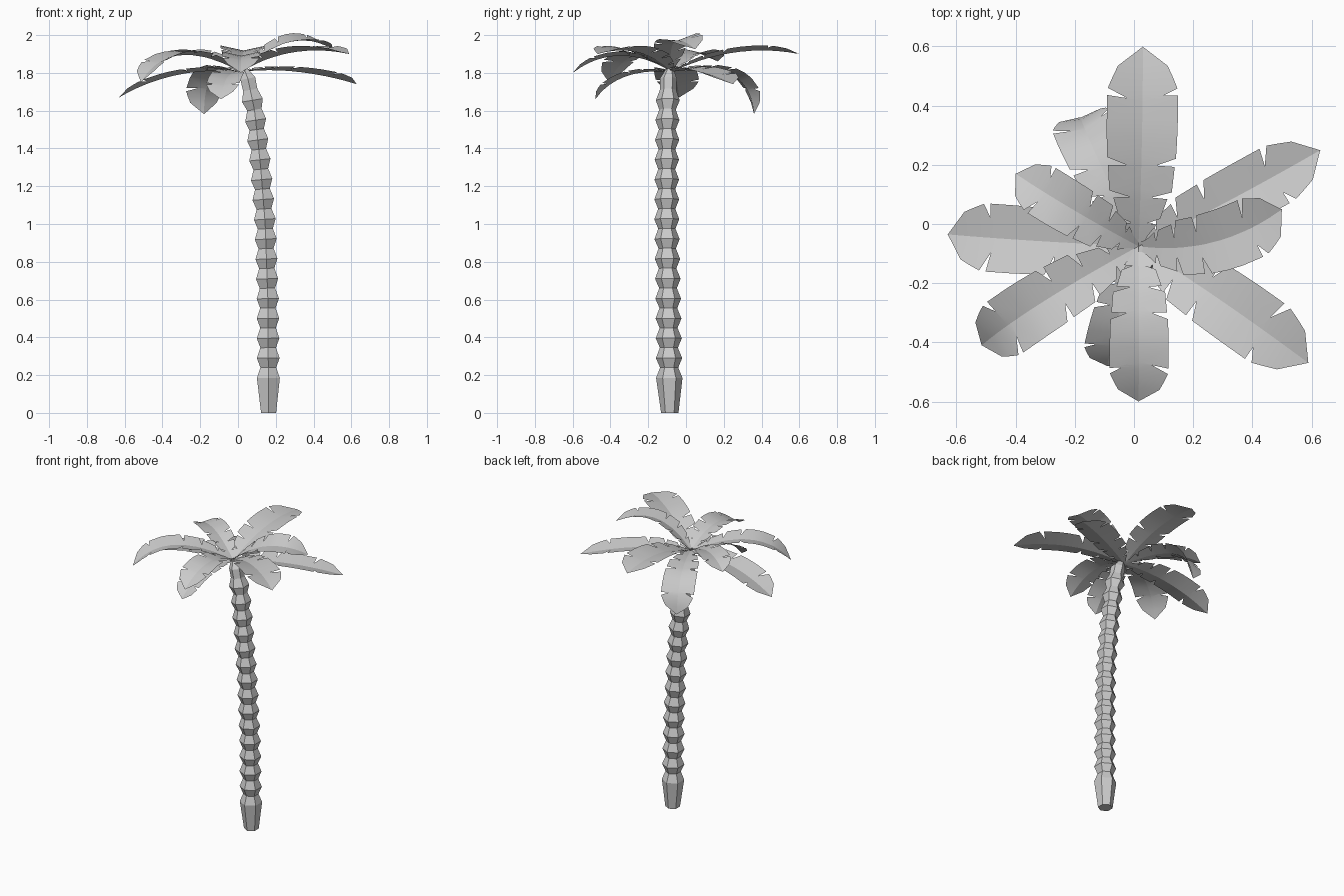
import bpy, bmesh, math
from mathutils import Vector

if "Cube" in bpy.data.objects:
    bpy.data.objects.remove(bpy.data.objects["Cube"])


def finish(bm, name):
    me = bpy.data.meshes.new(name)
    bm.to_mesh(me)
    bm.free()
    ob = bpy.data.objects.new(name, me)
    bpy.context.collection.objects.link(ob)
    return ob


def bezier(a, b, c, t):
    return a * (1 - t) ** 2 + b * 2 * t * (1 - t) + c * t * t


# trunk: six-sided stacked segments, leaning towards the crown
AXIS = [(0, .162, -.086), (.6, .158, -.094), (1.0, .144, -.102), (1.3, .12, -.102),
        (1.6, .088, -.098), (1.78, .05, -.093), (1.86, .015, -.08)]


def axis_at(z):
    for (z0, x0, y0), (z1, x1, y1) in zip(AXIS, AXIS[1:]):
        if z <= z1:
            f = (z - z0) / (z1 - z0)
            return Vector((x0 + f * (x1 - x0), y0 + f * (y1 - y0), z))


rings = [(0, .046)]
for i in range(15):
    z = .185 + i * .105
    s = 1 - .007 * i
    rings += [(z, .07 * s), (z + .055, .048 * s)]
rings += [(1.77, .045), (1.82, .02)]

bm = bmesh.new()
loops = []
for z, r in rings:
    c = axis_at(z)
    tilt = .2 * (z / 1.8) ** 2
    loops.append([bm.verts.new(c + Vector((r * math.cos(a), r * math.sin(a), r * math.cos(a) * tilt)))
                  for a in [math.pi / 6 + k * math.pi / 3 for k in range(6)]])
for lo, hi in zip(loops, loops[1:]):
    for k in range(6):
        bm.faces.new((lo[k], lo[k - 5], hi[k - 5], hi[k]))
bm.faces.new(loops[0][::-1])
bm.faces.new(loops[-1])
finish(bm, "trunk")

# leaf half outline: (midrib position, edge position, width share)
EDGE = [(0, 0, .10), (.06, .06, .25), (.11, .12, .50), (.13, .12, .22), (.16, .15, .58),
        (.23, .25, .76), (.26, .25, .30), (.29, .285, .88), (.39, .41, .94),
        (.42, .41, .42), (.45, .45, .97), (.54, .54, .99), (.63, .63, 1), (.73, .755, 1),
        (.755, .74, .42), (.78, .79, .98), (.84, .84, .86), (.91, .90, .70), (1, .995, .02)]


def leaf(name, ctrl, tip, width, lift=.22, roll=0):
    base = Vector((.015, -.075, 1.805))
    ctrl, tip = Vector(ctrl), Vector(tip)
    bm = bmesh.new()

    def frame(t):
        d = ((ctrl - base) * (1 - t) + (tip - ctrl) * t).normalized()
        side = d.cross(Vector((0, 0, 1))).normalized()
        up = side.cross(d)
        return bezier(base, ctrl, tip, t), side + up * roll, up

    mid = [bm.verts.new(frame(m)[0]) for m, e, w in EDGE]
    for s in (-1, 1):
        outer = []
        for m, e, w in EDGE:
            p, side, up = frame(e)
            outer.append(bm.verts.new(p + (side * s + up * lift) * w * width))
        for i in range(len(EDGE) - 1):
            f = [mid[i], outer[i], outer[i + 1], mid[i + 1]]
            bm.faces.new(f if s > 0 else f[::-1])
    ob = finish(bm, name)
    bpy.ops.object.select_all(action='DESELECT')
    bpy.context.view_layer.objects.active = ob
    ob.select_set(True)
    bpy.ops.object.shade_smooth_by_angle(angle=math.radians(20))


# crown of leaves, each folded slightly upwards along its midrib
leaf("leaf_north", (.03, .26, 1.965), (.03, .60, 1.90), .12)
leaf("leaf_east_north", (.30, .06, 1.84), (.63, .25, 1.74), .105)
leaf("leaf_east", (.28, -.11, 2.06), (.50, .05, 1.925), .105, roll=-.15)
leaf("leaf_south_east", (.28, -.24, 1.965), (.59, -.47, 1.90), .115)
leaf("leaf_south", (.02, -.36, 1.98), (.015, -.60, 1.80), .10)
leaf("leaf_south_low", (-.07, -.36, 1.83), (-.09, -.48, 1.66), .09)
leaf("leaf_south_west", (-.36, -.28, 2.01), (-.515, -.41, 1.75), .105)
leaf("leaf_west", (-.34, -.06, 1.84), (-.63, -.035, 1.67), .115)
leaf("leaf_west_north", (-.22, .05, 1.97), (-.40, .17, 1.86), .09)
leaf("leaf_north_low", (-.18, .34, 1.89), (-.18, .36, 1.58), .105)
